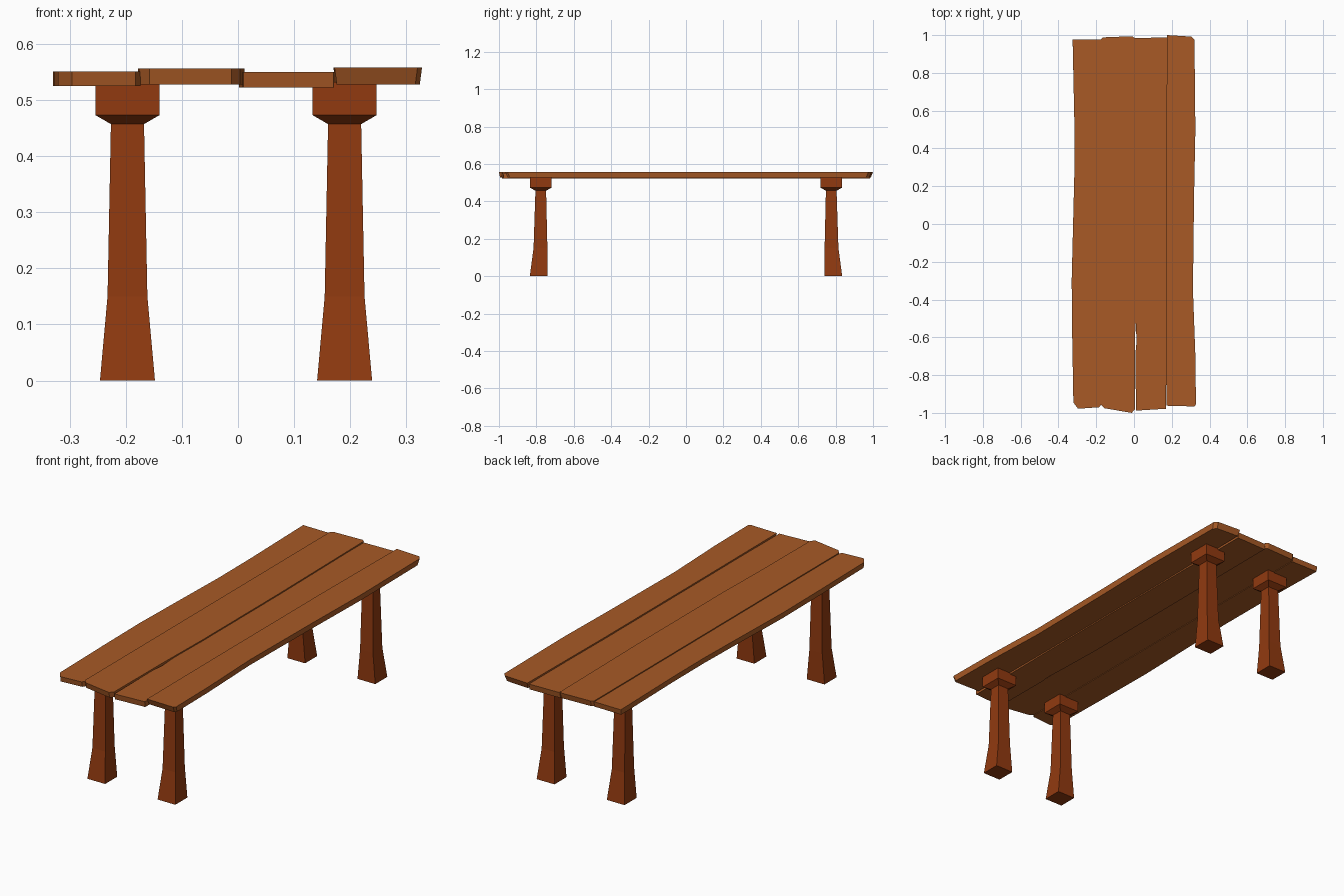
import bpy, bmesh

if "Cube" in bpy.data.objects:
    bpy.data.objects.remove(bpy.data.objects["Cube"])


def material(name, color):
    m = bpy.data.materials.new(name)
    m.diffuse_color = (*color, 1)
    m.use_nodes = True
    m.node_tree.nodes["Principled BSDF"].inputs["Base Color"].default_value = m.diffuse_color
    return m


TOP_WOOD = material("light brown wood", (0.392, 0.102, 0.019))
LEG_WOOD = material("red brown wood", (0.283, 0.042, 0.005))


def loft(name, rings, mat):
    """Skin a stack of equal-length rings and close both ends."""
    bm = bmesh.new()
    loops = [[bm.verts.new(p) for p in ring] for ring in rings]
    for a, b in zip(loops, loops[1:]):
        for i in range(len(a)):
            j = (i + 1) % len(a)
            bm.faces.new((a[i], a[j], b[j], b[i]))
    bm.faces.new(loops[0][::-1])
    bm.faces.new(loops[-1])
    bmesh.ops.recalc_face_normals(bm, faces=bm.faces)
    mesh = bpy.data.meshes.new(name)
    bm.to_mesh(mesh)
    bm.free()
    mesh.materials.append(mat)
    obj = bpy.data.objects.new(name, mesh)
    bpy.context.collection.objects.link(obj)
    return obj


def plank(name, z0, z1, outline, inset_x, inset_y):
    """Rough board: worn outline on top, slightly smaller underside."""
    cx = sum(p[0] for p in outline) / len(outline)
    bottom = [(x + (inset_x if x < cx else -inset_x),
               y - (inset_y if y > 0.9 else -inset_y if y < -0.9 else 0), z0)
              for x, y in outline]
    loft(name, [bottom, [(x, y, z1) for x, y in outline]], TOP_WOOD)


# Table top: four uneven boards running along y
plank("left_plank", 0.525, 0.551, [
    (-0.321, -0.945), (-0.296, -0.978), (-0.183, -0.970), (-0.174, -0.955),
    (-0.174, 0.976), (-0.325, 0.978), (-0.316, 0.55), (-0.315, 0.30),
    (-0.330, -0.30), (-0.327, -0.60)], 0.0, 0.004)
plank("mid_left_plank", 0.528, 0.556, [
    (-0.176, -0.955), (-0.158, -0.975), (-0.012, -1.0), (0.004, -0.982),
    (0.006, -0.60), (0.012, -0.30), (0.012, 0.30), (0.004, 0.985),
    (-0.010, 0.994), (-0.165, 0.988), (-0.178, 0.976)], 0.0, 0.006)
plank("mid_right_plank", 0.522, 0.550, [
    (0.010, -0.988), (0.170, -0.978), (0.174, -0.30), (0.174, 0.988),
    (0.006, 0.984), (0.004, 0.30), (0.002, -0.30), (0.010, -0.55),
    (0.014, -0.62), (0.008, -0.68)], 0.0, 0.004)
plank("right_plank", 0.528, 0.558, [
    (0.172, -0.962), (0.320, -0.966), (0.328, -0.955), (0.325, -0.70),
    (0.312, -0.35), (0.318, 0.15), (0.325, 0.50), (0.320, 0.975),
    (0.305, 0.992), (0.176, 1.0), (0.170, 0.40), (0.170, -0.40)], 0.004, 0.012)

# Legs: (z, half width in x, inner y, outer y), flared foot and square capital
LEG = [(0.0, 0.049, 0.740, 0.835), (0.15, 0.0355, 0.741, 0.815),
       (0.457, 0.0295, 0.748, 0.805), (0.473, 0.057, 0.720, 0.834),
       (0.532, 0.057, 0.720, 0.834)]
for end, sy in (("front", -1), ("back", 1)):
    for side, cx in (("left", -0.197), ("right", 0.190)):
        rings = [[(cx - w, sy * a, z), (cx + w, sy * a, z),
                  (cx + w, sy * b, z), (cx - w, sy * b, z)]
                 for z, w, a, b in LEG]
        loft(f"{end}_{side}_leg", rings, LEG_WOOD)
